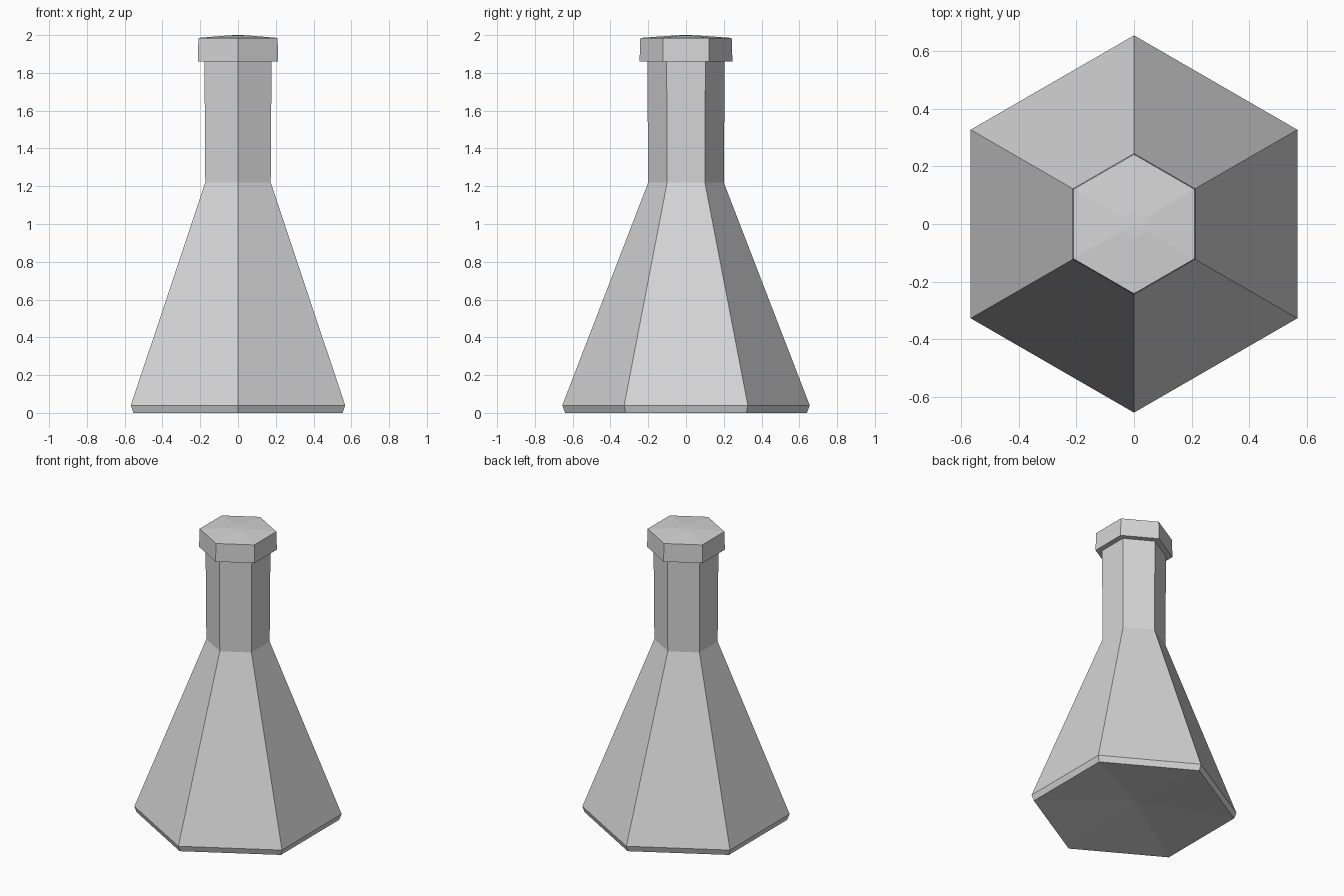
import bpy, bmesh, math

cube = bpy.data.objects.get("Cube")
if cube:
    bpy.data.objects.remove(cube, do_unlink=True)

SIDES = 6

grey = bpy.data.materials.new("plain grey")
grey.use_nodes = True
colour = (0.67, 0.67, 0.67, 1)
grey.diffuse_color = colour
grey.node_tree.nodes["Principled BSDF"].inputs["Base Color"].default_value = colour


def lathe(name, profile):
    """Six-sided turned shell from (radius, z) pairs, listed from bottom to top; radius 0 makes a point."""
    bm = bmesh.new()
    rings = []
    for r, z in profile:
        count = SIDES if r else 1
        angles = [math.pi / 2 + math.tau * i / SIDES for i in range(count)]
        rings.append([bm.verts.new((r * math.cos(a), r * math.sin(a), z)) for a in angles])
    for low, high in zip(rings, rings[1:]):
        for i in range(SIDES):
            j = (i + 1) % SIDES
            corners = [low[i % len(low)], low[j % len(low)],
                       high[j % len(high)], high[i % len(high)]]
            bm.faces.new(list(dict.fromkeys(corners)))
    mesh = bpy.data.meshes.new(name)
    bm.to_mesh(mesh)
    bm.free()
    mesh.materials.append(grey)
    obj = bpy.data.objects.new(name, mesh)
    bpy.context.collection.objects.link(obj)
    return obj


# Flask: hollowed base, bevelled foot, cone and long neck
lathe("flask_body", [(0, 0.07), (0.64, 0), (0.655, 0.04), (0.2, 1.22), (0.205, 1.86)])

# Stopper: overhanging rim from the neck, with a shallow domed top
lathe("cap", [(0.205, 1.86), (0.246, 1.86), (0.242, 1.985), (0.05, 1.999), (0, 2.0)])
